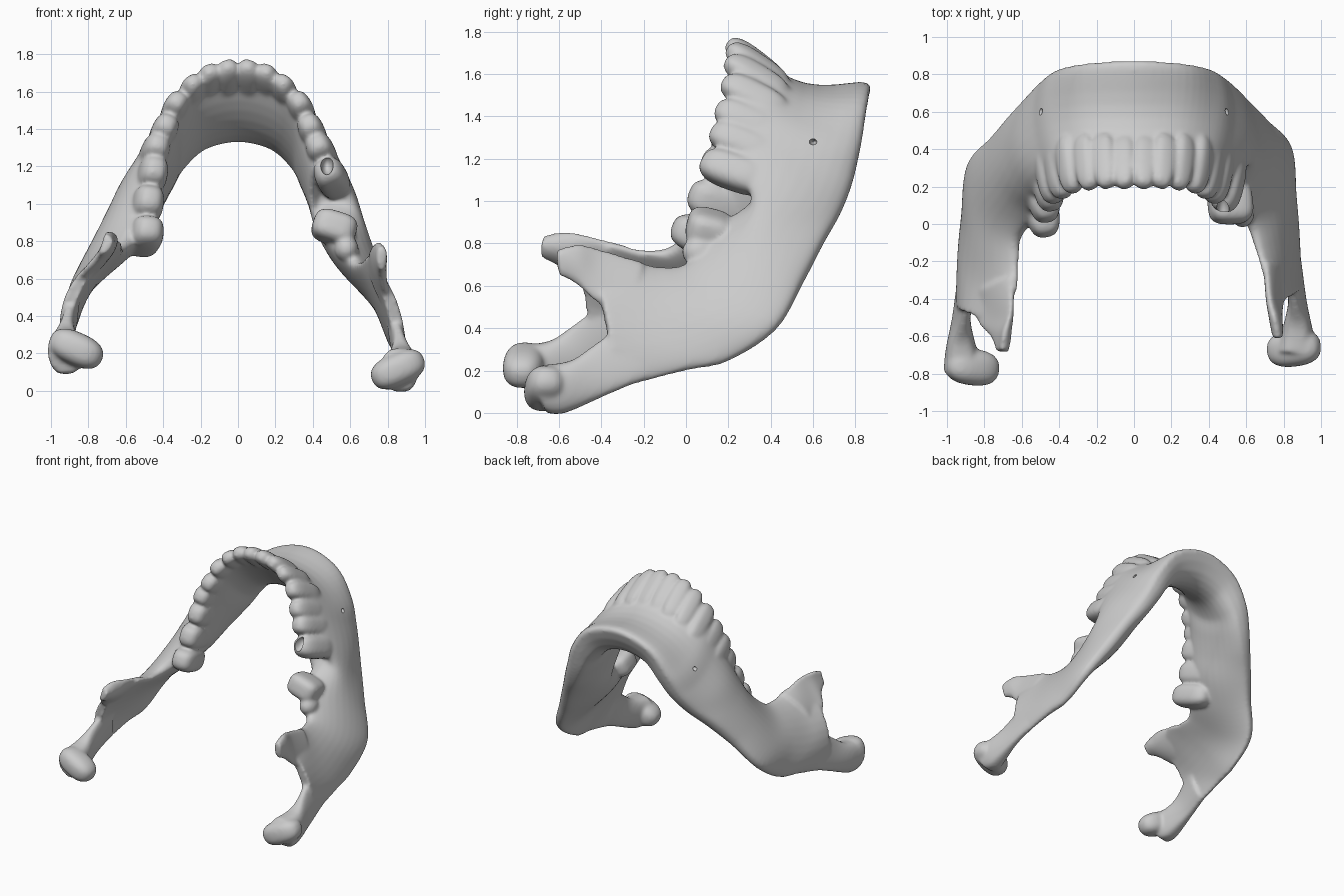
import bpy, bmesh, math
from mathutils import Vector, Matrix

if "Cube" in bpy.data.objects:
    bpy.data.objects.remove(bpy.data.objects["Cube"])

V = Vector


def smooth(t):
    t = max(0.0, min(1.0, t))
    return t * t * (3 - 2 * t)


def to_left(p):
    # the left half sits slightly further back and higher than the right
    w = smooth((1.3 - p.z) / 0.85)
    x = p.x + w * (0.05 - 0.15 * smooth((p.z - 0.5) / 0.25) * smooth((0.2 - p.y) / 0.5))
    return V((-x, p.y - 0.095 * w, p.z + 0.095 * w))


def catmull(a, b, c, d, t):
    return 0.5 * (2 * b + (c - a) * t + (2 * a - 5 * b + 4 * c - d) * t * t
                  + (3 * b - a - 3 * c + d) * t ** 3)


def loft(bm, stations, ring=28, sub=6):
    """Skin flat rounded sections; a station is (tooth edge, middle, lower edge, thicknesses)."""
    rows, n = [], len(stations)
    for i in range(n - 1):
        q = [stations[max(0, min(n - 1, i + k))] for k in (-1, 0, 1, 2)]
        for s in range(sub + (i == n - 2)):
            rows.append([catmull(*[V(k[j]) for k in q], s / sub) for j in range(4)])
    rings = []
    for i, (a, m, b, th) in enumerate(rows):
        tan = rows[min(i + 1, len(rows) - 1)][1] - rows[max(i - 1, 0)][1]
        nor = tan.cross(b - a).normalized()
        loop = []
        for k in range(ring):
            ang = 2 * math.pi * k / ring
            u = (1 - math.cos(ang)) / 2
            mid = m * 2 - (a + b) / 2
            p = a * (1 - u) ** 2 + mid * 2 * u * (1 - u) + b * u * u
            t = th[0] * (1 - u) * (1 - 2 * u) + th[1] * 4 * u * (1 - u) + th[2] * u * (2 * u - 1)
            sn = math.sin(ang)
            loop.append(bm.verts.new(p + nor * math.copysign(abs(sn) ** 0.6, sn) * t / 2))
        rings.append(loop)
    for r0, r1 in zip(rings, rings[1:]):
        for k in range(ring):
            j = (k + 1) % ring
            bm.faces.new((r0[k], r0[j], r1[j], r1[k]))
    bm.faces.new(rings[0][::-1])
    bm.faces.new(rings[-1])


def blob(bm, centre, radii, rot=Matrix.Identity(3), power=1.0):
    """Ellipsoid; a power below 1 makes it boxier."""
    made = bmesh.ops.create_uvsphere(bm, u_segments=24, v_segments=16, radius=1)["verts"]
    for v in made:
        v.co = V(centre) + rot @ V([math.copysign(abs(c) ** power, c) * r for c, r in zip(v.co, radii)])


def new_object(name, bm):
    bmesh.ops.recalc_face_normals(bm, faces=bm.faces)
    me = bpy.data.meshes.new(name)
    bm.to_mesh(me)
    bm.free()
    ob = bpy.data.objects.new(name, me)
    bpy.context.collection.objects.link(ob)
    return ob


# sections of the right half, from chin to ramus
half = [
    ((0, .29, 1.72), (0, .53, 1.48), (0, .85, 1.465), (.14, .17, .40)),
    ((.20, .28, 1.67), (.22, .53, 1.43), (.23, .84, 1.40), (.14, .18, .36)),
    ((.32, .25, 1.55), (.37, .51, 1.31), (.365, .82, 1.235), (.15, .20, .28)),
    ((.39, .22, 1.39), (.435, .47, 1.18), (.44, .785, 1.08), (.16, .23, .23)),
    ((.44, .18, 1.21), (.50, .42, 1.03), (.515, .73, .94), (.17, .26, .19)),
    ((.475, .15, 1.02), (.55, .36, .87), (.61, .65, .80), (.17, .26, .17)),
    ((.50, .10, .84), (.63, .29, .70), (.70, .56, .63), (.16, .21, .15)),
    ((.61, 0, .70), (.74, .17, .53), (.82, .43, .40), (.12, .13, .13)),
    ((.66, -.14, .69), (.78, -.01, .46), (.84, .20, .245), (.08, .10, .11)),
    ((.70, -.28, .72), (.81, -.19, .42), (.86, 0, .20), (.06, .08, .09)),
    ((.74, -.42, .62), (.835, -.38, .42), (.875, -.32, .115), (.06, .07, .08)),
]
half = [[V(c) for c in s] for s in half]
left = [[to_left(s[0]), to_left(s[1]), to_left(s[2]), s[3]] for s in half]
# gap in the right tooth row
half[5][0].y += .19

bm = bmesh.new()
loft(bm, left[:0:-1] + half)

# coronoid process and condyle neck on each side
coronoid = [
    ((.70, -.20, .71), (.75, -.24, .58), (.80, -.30, .44), (.05, .07, .05)),
    ((.72, -.40, .77), (.75, -.42, .65), (.79, -.43, .53), (.05, .065, .05)),
    ((.75, -.51, .795), (.76, -.52, .70), (.77, -.52, .61), (.05, .07, .05)),
    ((.77, -.61, .77), (.77, -.61, .72), (.77, -.60, .65), (.05, .055, .05)),
]
neck = [
    ((.82, -.25, .46), (.845, -.23, .29), (.87, -.18, .165), (.07, .08, .08)),
    ((.86, -.45, .31), (.87, -.40, .20), (.885, -.36, .09), (.08, .09, .09)),
    ((.87, -.55, .245), (.875, -.56, .13), (.88, -.57, .0), (.15, .16, .15)),
    ((.865, -.69, .225), (.865, -.69, .12), (.865, -.66, .0), (.19, .21, .19)),
]
for part in (coronoid, neck):
    part = [[V(c) for c in s] for s in part]
    loft(bm, part)
    loft(bm, [[to_left(s[0]), to_left(s[1]), to_left(s[2]), s[3]] for s in part])

# condyle heads
for side, c in ((1, (.855, -.665, .115)), (-1, (-.865, -.765, .225))):
    rot = Matrix.Rotation(-.42 * side, 3, 'Y') @ Matrix.Rotation(.12 * side, 3, 'Z')
    blob(bm, c, (.152, .098, .088), rot, .8)

# tooth rows: tip x, y, z, half width along the row, half depth across it
front = [(.05, .20, 1.75, .065, .06), (.145, .20, 1.725, .065, .06), (.235, .19, 1.665, .065, .06),
         (.32, .175, 1.565, .072, .065), (.375, .145, 1.44, .075, .07), (.42, .12, 1.33, .075, .075)]
right_back = [(.47, .075, 1.19, .085, .085)]
left_back = [(.435, .08, 1.20, .09, .08), (.46, .02, 1.04, .095, .085), (.465, -.06, .88, .09, .09)]
for side, row in ((1, front + right_back), (-1, front + left_back)):
    for i, (x, y, z, w, d) in enumerate(row):
        p0, p1 = row[max(i - 1, 0)], row[min(i + 1, len(row) - 1)]
        tan = V((p1[0] - p0[0], p1[1] - p0[1], p1[2] - p0[2]))
        axis = V((.45 * x, 1, -.32 - .5 * (1 - x / .5))).normalized()
        tan = (tan - axis * tan.dot(axis)).normalized()
        length = .17
        c = V((x, y, z)) + axis * length * .97
        cross = axis.cross(tan)
        rot = Matrix((tan, cross, axis)).transposed()
        if side < 0:
            rot = Matrix.Diagonal((-1, 1, 1)) @ rot
            c.x = -c.x
        blob(bm, c, (w, d, length), rot, .7)

# lone tilted molar on the right
tilt = Matrix.Rotation(.3, 3, 'Y') @ Matrix.Rotation(-.25, 3, 'X')
blob(bm, (.515, .11, .87), (.12, .11, .085), tilt, .6)
blob(bm, (.58, .06, .76), (.065, .08, .07))

jaw = new_object("lower_jaw", bm)
rem = jaw.modifiers.new("fuse", 'REMESH')
rem.mode = 'VOXEL'
rem.voxel_size = .011
sm = jaw.modifiers.new("soften", 'SMOOTH')
sm.factor = .5
sm.iterations = 12

# nerve openings and the empty tooth socket
bm = bmesh.new()
blob(bm, (.50, .60, 1.28), (.09, .018, .014))
blob(bm, (-.50, .60, 1.28), (.09, .018, .014))
blob(bm, (.475, .06, 1.21), (.035, .09, .055))
holes = new_object("hole_cutter", bm)
holes.hide_render = True
cut = jaw.modifiers.new("openings", 'BOOLEAN')
cut.operation = 'DIFFERENCE'
cut.object = holes

# bake the modifiers and shade smooth
dg = bpy.context.evaluated_depsgraph_get()
mesh = bpy.data.meshes.new_from_object(jaw.evaluated_get(dg))
jaw.modifiers.clear()
jaw.data = mesh
bpy.data.objects.remove(holes)
bpy.context.view_layer.objects.active = jaw
jaw.select_set(True)
bpy.ops.object.shade_smooth_by_angle(angle=math.radians(50))
